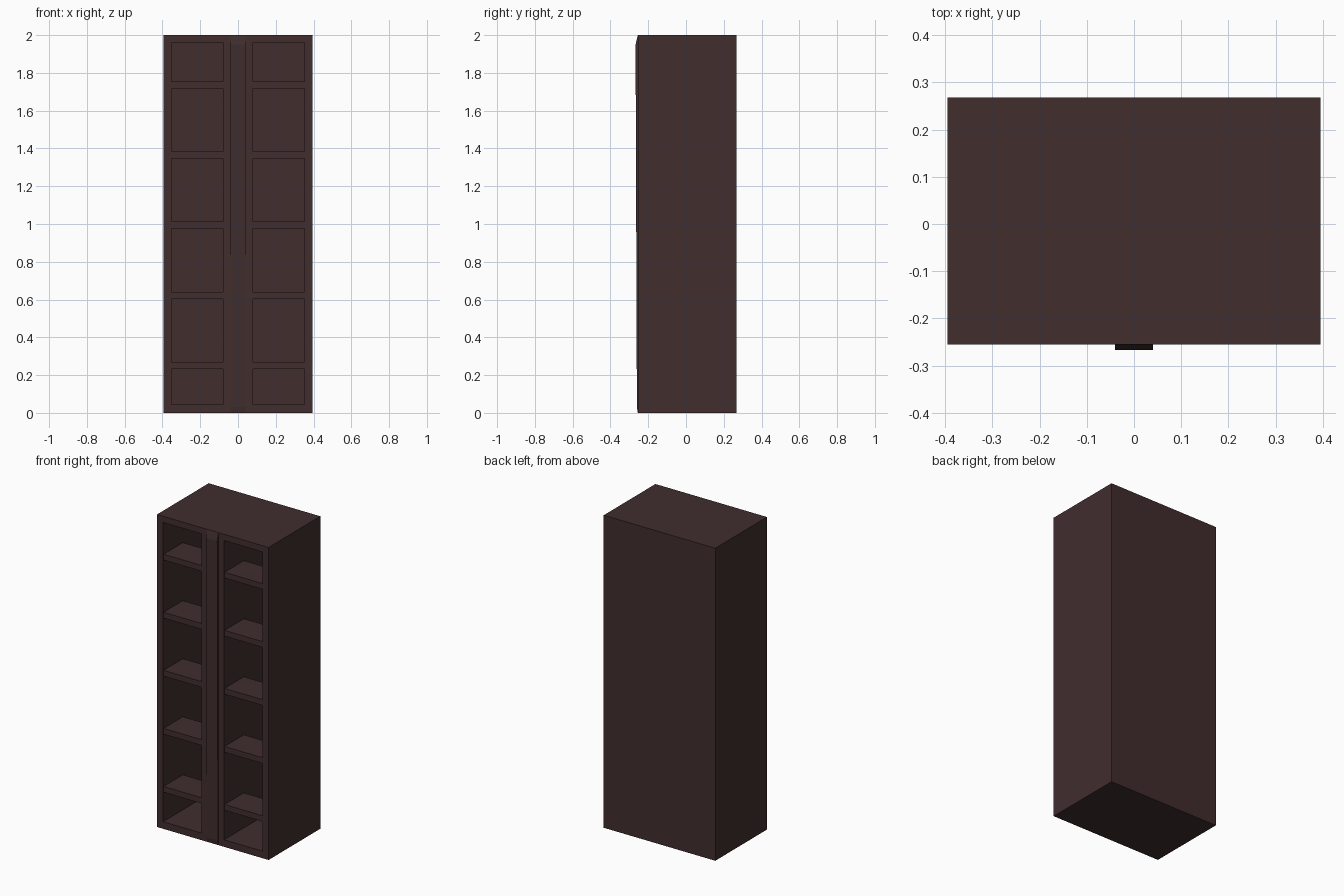
import bpy
import bmesh

cube = bpy.data.objects.get("Cube")
if cube:
    bpy.data.objects.remove(cube, do_unlink=True)

# Dark stained wood
wood = bpy.data.materials.new("dark_wood")
wood.use_nodes = True
colour = (0.052, 0.026, 0.027, 1)
wood.diffuse_color = colour
bsdf = wood.node_tree.nodes["Principled BSDF"]
bsdf.inputs["Base Color"].default_value = colour
bsdf.inputs["Roughness"].default_value = 0.6


def finish(name, bm):
    bmesh.ops.recalc_face_normals(bm, faces=bm.faces[:])
    mesh = bpy.data.meshes.new(name)
    bm.to_mesh(mesh)
    bm.free()
    mesh.materials.append(wood)
    obj = bpy.data.objects.new(name, mesh)
    bpy.context.collection.objects.link(obj)
    return obj


def box(name, x, y, z):
    """Box from (min, max) pairs on each axis."""
    bm = bmesh.new()
    for v in bmesh.ops.create_cube(bm, size=1)["verts"]:
        v.co = [lo + (c + 0.5) * (hi - lo) for c, (lo, hi) in zip(v.co, (x, y, z))]
    return finish(name, bm)


W, FRONT, BACK, H = 0.395, -0.255, 0.268, 2.0
INNER, OUTER = 0.08, 0.352          # opening sides
FLOOR, CEILING = 0.045, 1.96
PANEL = 0.03

# Carcass
box("base_board", (-W, W), (FRONT, BACK), (0, FLOOR))
box("top_board", (-W, W), (FRONT, BACK), (CEILING, H))
box("back_panel", (-W, W), (BACK - PANEL, BACK), (FLOOR, CEILING))
box("centre_divider", (-INNER, INNER), (FRONT, BACK - PANEL), (FLOOR, CEILING))

# Side walls and shelves for both bays
for side, s in (("left", 1), ("right", -1)):
    wall = sorted((s * OUTER, s * W))
    bay = sorted((s * INNER, s * OUTER))
    box(side + "_wall", wall, (FRONT, BACK - PANEL), (FLOOR, CEILING))
    for i in range(5):
        z = 0.232 + i * 0.3715
        box(f"{side}_shelf_{i + 1}", bay, (FRONT + 0.005, -0.055), (z, z + 0.037))

# Raised centre strip, leaning slightly out toward the top with sloped ends
profile = [(FRONT, 0), (-0.26, 0.03), (-0.267, 1.95), (FRONT, H)]
bm = bmesh.new()
face = bm.faces.new([bm.verts.new((-0.04, y, z)) for y, z in profile])
side = bmesh.ops.extrude_face_region(bm, geom=[face])["geom"]
bmesh.ops.translate(bm, vec=(0.08, 0, 0),
                    verts=[g for g in side if isinstance(g, bmesh.types.BMVert)])
finish("centre_strip", bm)
